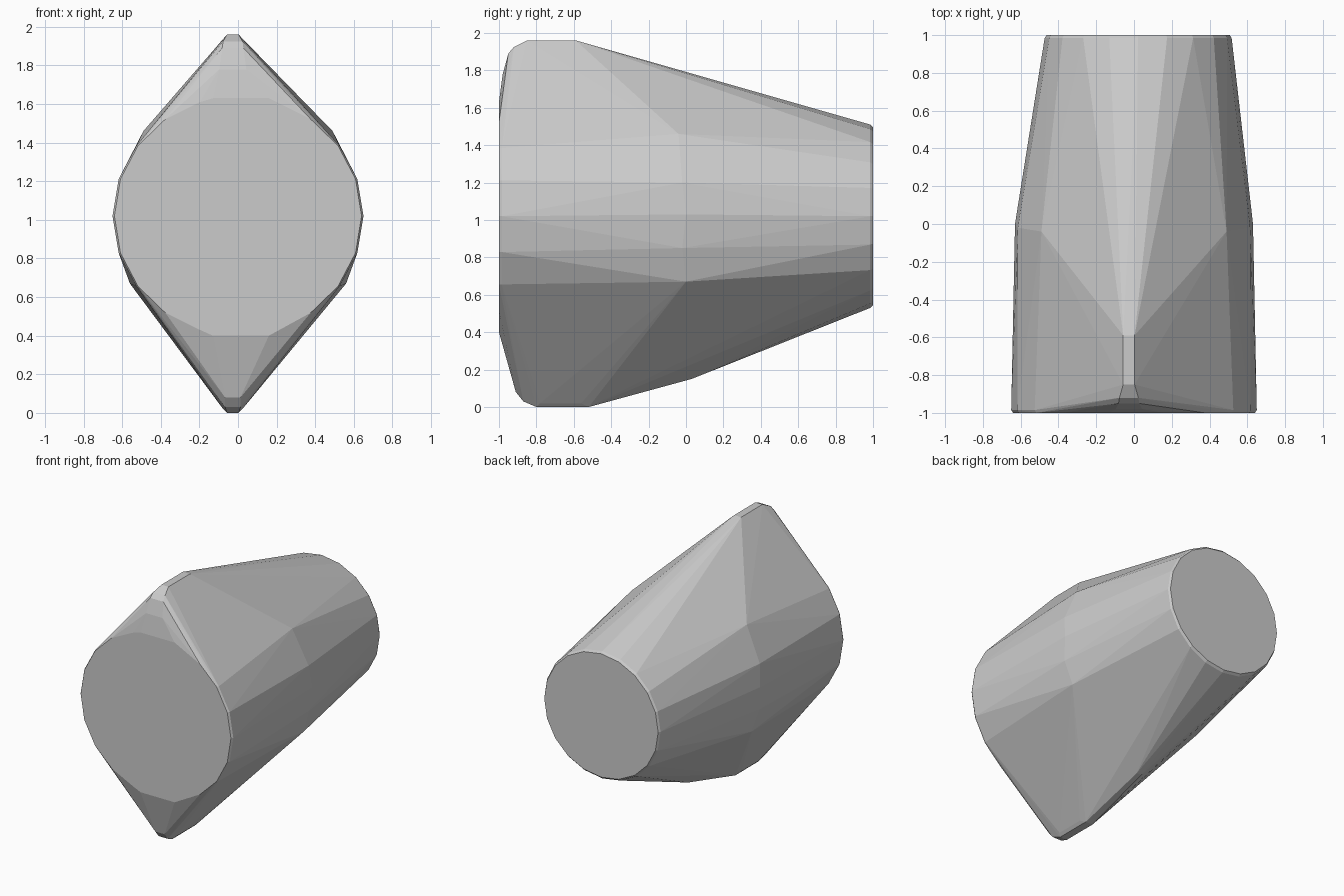
import bpy, bmesh, math

if "Cube" in bpy.data.objects:
    bpy.data.objects.remove(bpy.data.objects["Cube"])

CZ = 1.02


def ring(cx, y, rx, rz, n=20, skip_poles=False):
    """Upright ring of points facing along y."""
    pts = []
    for i in range(n):
        a = 2 * math.pi * i / n
        if skip_poles and abs(math.cos(a)) < 0.01:
            continue
        pts.append((cx + rx * math.cos(a), y, CZ + rz * math.sin(a)))
    return pts


points = []

# flat front disc with clipped top and bottom, plus its tiny bevel
points += ring(0, -1.0, 0.64, 0.62, skip_poles=True)
points += ring(0, -0.985, 0.65, 0.62, skip_poles=True)
for z in (0.40, 1.63):
    points += [(-0.13, -1.0, z), (0.16, -1.0, z)]

# smaller back disc with a tiny bevel
points += ring(0.022, 1.0, 0.485, 0.475)
points += ring(0.022, 0.985, 0.495, 0.49)

# slight bulge around the waist
for s in (-1, 1):
    points += [(s * x, y, z) for x, y, z in (
        (0.63, 0.0, 1.03), (0.615, -0.02, 0.85), (0.615, -0.02, 1.2),
        (0.56, 0.0, 0.67), (0.49, -0.04, 1.46))]
points += [(-0.04, 0.03, 0.15), (0.0, 0.03, 0.15)]

# narrow upper and lower ridges, as (y, z, half width)
upper = [(-0.98, 1.78, 0.07), (-0.95, 1.89, 0.055), (-0.92, 1.925, 0.05),
         (-0.85, 1.96, 0.03), (-0.59, 1.96, 0.03),
         (-0.82, 1.935, 0.05), (-0.62, 1.935, 0.05)]
lower = [(-0.91, 0.08, 0.04), (-0.87, 0.03, 0.04), (-0.80, 0.0, 0.03),
         (-0.52, 0.0, 0.03), (-0.78, 0.02, 0.05), (-0.56, 0.02, 0.05)]
for y, z, w in upper + lower:
    points += [(-0.027 - w, y, z), (-0.027 + w, y, z)]

# faceted skin stretched over all the sections
bm = bmesh.new()
for p in points:
    bm.verts.new(p)
hull = bmesh.ops.convex_hull(bm, input=bm.verts[:])
loose = [v for v in bm.verts if not v.link_faces]
bmesh.ops.delete(bm, geom=loose, context='VERTS')
bmesh.ops.dissolve_limit(bm, angle_limit=math.radians(0.5),
                         verts=bm.verts[:], edges=bm.edges[:])
bmesh.ops.recalc_face_normals(bm, faces=bm.faces[:])
mesh = bpy.data.meshes.new("faceted_body")
bm.to_mesh(mesh)
bm.free()
body = bpy.data.objects.new("faceted_body", mesh)
bpy.context.collection.objects.link(body)
